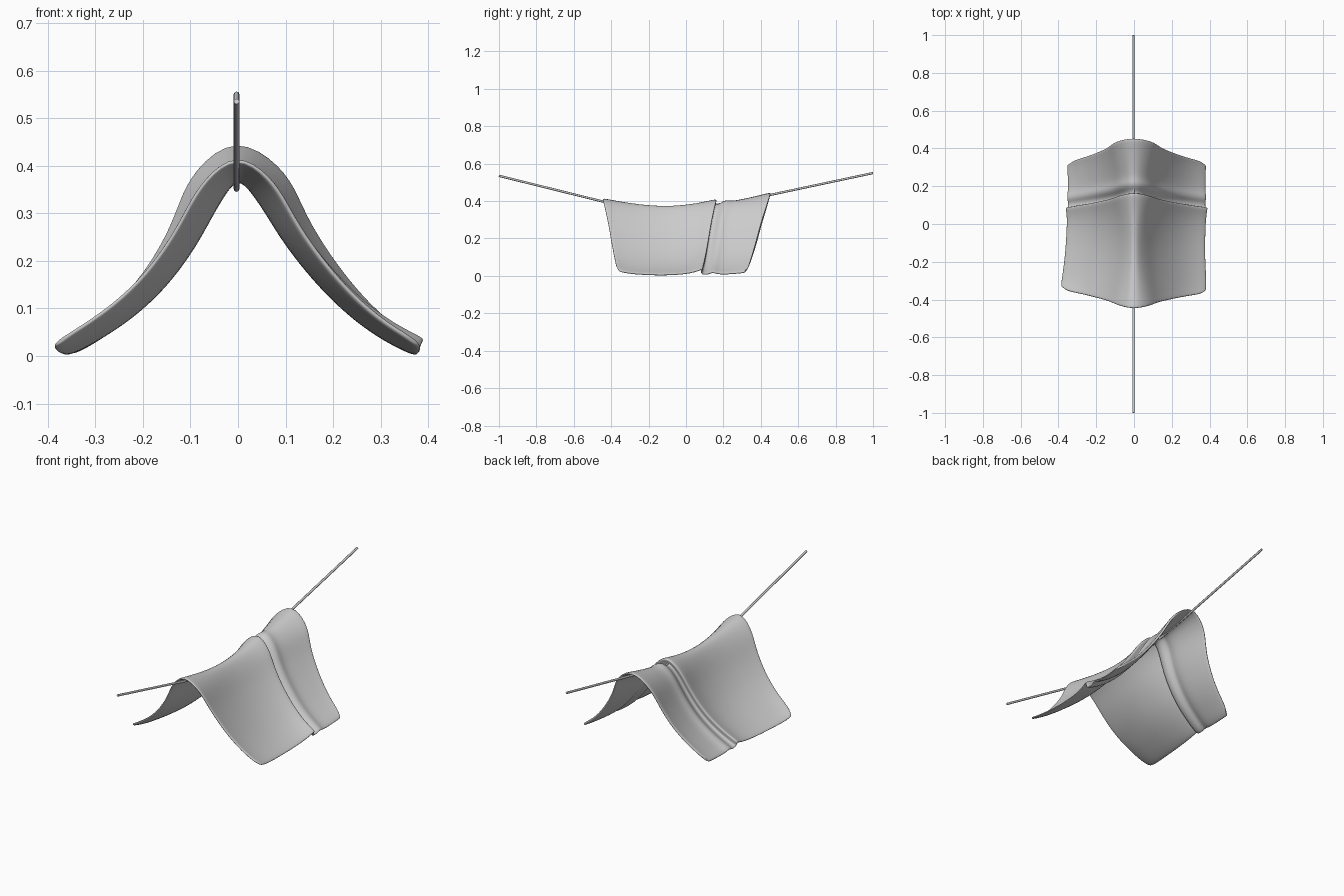
import bpy, bmesh
from mathutils import Vector

if "Cube" in bpy.data.objects:
    bpy.data.objects.remove(bpy.data.objects["Cube"])


def lerp(a, b, t):
    return a + (b - a) * t


# sloping cross-section of the drape, from ridge to hem (x, z)
RIGHT = [(0, .383), (.035, .349), (.068, .300), (.10, .247), (.15, .182), (.20, .128),
         (.25, .083), (.30, .048), (.345, .024), (.38, .009)]
LEFT = [(0, .383), (.035, .345), (.068, .289), (.10, .232), (.15, .164), (.20, .114),
        (.25, .075), (.30, .044), (.335, .025), (.372, .009)]
section = [Vector((-x, z)) for x, z in reversed(LEFT[1:])] + [Vector(p) for p in RIGHT]
MID = len(LEFT) - 1

# rows along the rope: ridge y, ridge lift, hem y, hem lift, hem reach
ROWS = [(-.449, .051, -.365, .024, .975), (-.425, .046, -.345, .017, 1), (-.35, .030, -.28, .006, 1.01),
        (-.23, .009, -.19, .001, 1), (-.1, 0, -.1, 0, 1), (.02, .012, -.01, .006, 1),
        (.10, .029, .045, .018, 1), (.145, .041, .075, .030, 1), (.170, .045, .090, .032, 1),
        (.164, .026, .087, .015, 1), (.158, .012, .088, .002, 1), (.180, .013, .112, .002, 1),
        (.200, .032, .128, .012, 1), (.222, .040, .150, .014, 1), (.250, .034, .175, .005, 1),
        (.31, .047, .22, .005, 1), (.39, .068, .285, .010, 1), (.437, .082, .312, .014, 1),
        (.458, .086, .325, .018, .975)]


# cloth: lift every row off the section along its normal
bm = bmesh.new()
grid = []
for y0, h0, y1, h1, reach in ROWS:
    line = []
    for i, p in enumerate(section):
        a, b = section[max(i - 1, 0)], section[min(i + 1, len(section) - 1)]
        d = (b - a).normalized()
        n = Vector((-d.y, d.x))
        t = abs(i - MID) / MID
        y = lerp(y0, y1, 1 - (1 - t) ** 1.4)
        q = p + n * lerp(h0, h1, t)
        if t == 1:
            q.x *= reach
            y *= .96 if reach < 1 else 1
        # the left hem swings out at the front and in at the back
        if i < MID:
            q.x += t * (.02 * min(max((y + .2) / .25, -.9), 1))
            y += .02 * t if y < -.3 else 0
        line.append(bm.verts.new((q.x, y, q.y)))
    grid.append(line)
for r0, r1 in zip(grid, grid[1:]):
    for i in range(len(section) - 1):
        bm.faces.new((r0[i], r0[i + 1], r1[i + 1], r1[i]))
bmesh.ops.recalc_face_normals(bm, faces=bm.faces)
if sum(f.normal.z for f in bm.faces) < 0:
    bmesh.ops.reverse_faces(bm, faces=bm.faces)
mesh = bpy.data.meshes.new("cloth")
bm.to_mesh(mesh)
bm.free()
mesh.shade_smooth()
cloth = bpy.data.objects.new("cloth", mesh)
bpy.context.collection.objects.link(cloth)
sol = cloth.modifiers.new("thickness", 'SOLIDIFY')
sol.thickness = .012
sol.offset = -1
sub = cloth.modifiers.new("smooth", 'SUBSURF')
sub.levels = sub.render_levels = 2

# sagging rope
path = [(-1, .535), (-.45, .399), (-.36, .381), (-.23, .361), (-.1, .351), (.02, .359),
        (.15, .378), (.3, .403), (.45, .433), (1, .550)]
curve = bpy.data.curves.new("rope", 'CURVE')
curve.dimensions = '3D'
curve.bevel_depth = .006
curve.bevel_resolution = 2
curve.use_fill_caps = True
spline = curve.splines.new('POLY')
spline.points.add(len(path) - 1)
for pt, (y, z) in zip(spline.points, path):
    pt.co = (-.003, y, z, 1)
rope = bpy.data.objects.new("rope", curve)
bpy.context.collection.objects.link(rope)
